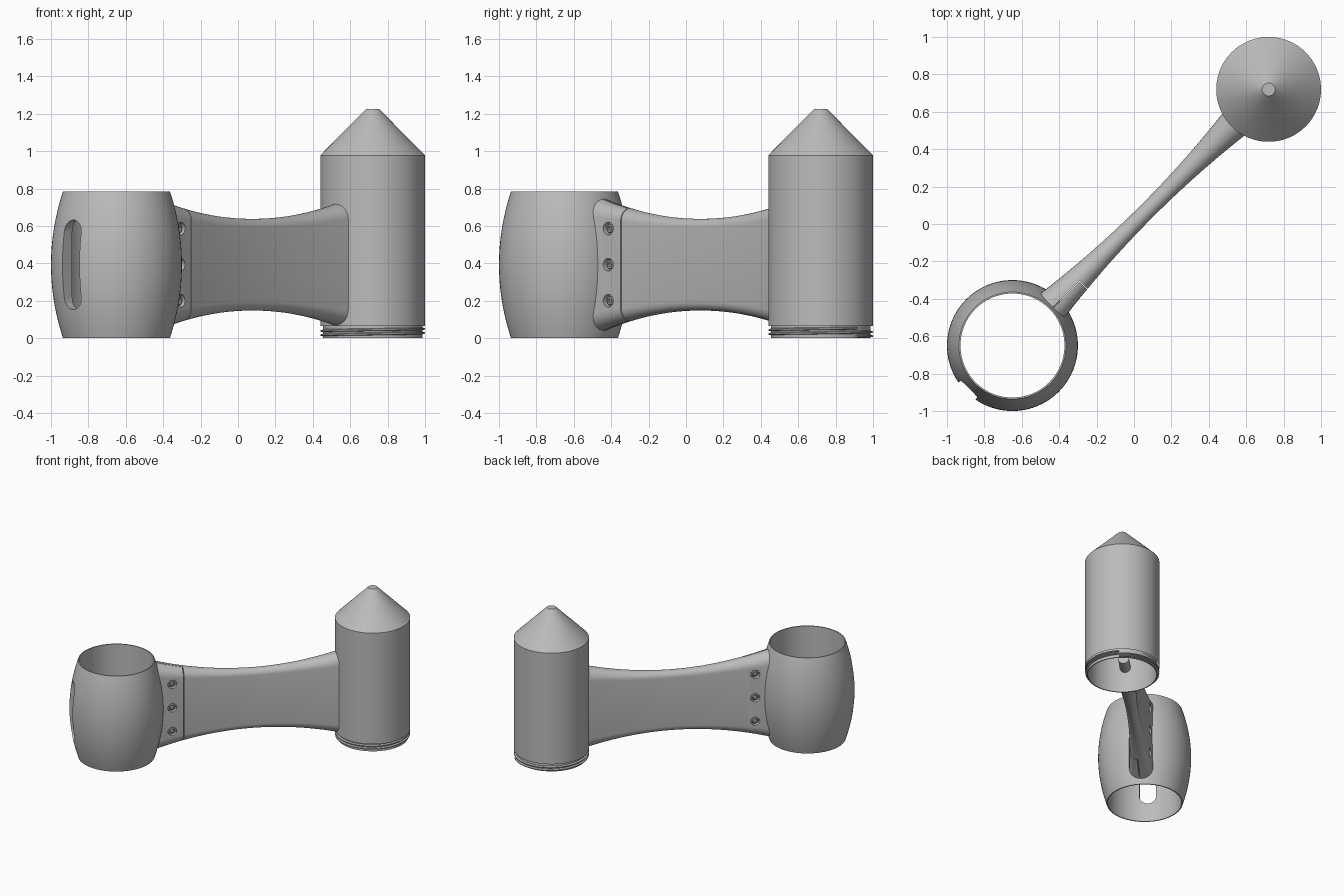
import bpy, bmesh, math
from mathutils import Matrix

if "Cube" in bpy.data.objects:
    bpy.data.objects.remove(bpy.data.objects["Cube"], do_unlink=True)

RING_X, TANK_X, MID_Z = -0.919, 1.018, 0.393
SPIN = Matrix.Rotation(math.radians(45), 4, "Z")
parts = []

grey = bpy.data.materials.new("plain_grey")
grey.use_nodes = True
grey.diffuse_color = (0.5, 0.5, 0.5, 1)
grey.node_tree.nodes["Principled BSDF"].inputs["Base Color"].default_value = (0.5, 0.5, 0.5, 1)


def make(name, bm, keep=True):
    bmesh.ops.recalc_face_normals(bm, faces=bm.faces)
    mesh = bpy.data.meshes.new(name)
    bm.to_mesh(mesh)
    bm.free()
    mesh.materials.append(grey)
    obj = bpy.data.objects.new(name, mesh)
    bpy.context.collection.objects.link(obj)
    if keep:
        parts.append(obj)
    else:
        obj.hide_render = True
    return obj


def lathe(name, profile, x, steps=96, closed=True):
    """Turn an (r, z) profile around a vertical axis; points at r = 0 become poles."""
    bm = bmesh.new()
    verts = [bm.verts.new((r, 0, z)) for r, z in profile]
    pairs = list(zip(verts, verts[1:] + verts[:1]))
    edges = [bm.edges.new(p) for p in (pairs if closed else pairs[:-1])]
    bmesh.ops.spin(bm, geom=verts + edges, cent=(0, 0, 0), axis=(0, 0, 1),
                   angle=math.tau, steps=steps, use_duplicate=False)
    bmesh.ops.remove_doubles(bm, verts=bm.verts, dist=1e-4)
    bmesh.ops.translate(bm, verts=bm.verts, vec=(x, 0, 0))
    return make(name, bm)


def loft(name, sections, z, keep=True, arc=14):
    """Join upright pill sections (x, half width, half height) along x."""
    bm = bmesh.new()
    rings = []
    for x, w, h in sections:
        ring = []
        for side in (1, -1):
            for i in range(arc + 1):
                a = math.pi * i / arc
                ring.append(bm.verts.new((x, side * w * math.cos(a),
                                          z + side * (max(h - w, 0.0005) + w * math.sin(a)))))
        rings.append(ring)
    for a, b in zip(rings, rings[1:]):
        for i in range(len(a)):
            j = (i + 1) % len(a)
            bm.faces.new((a[i], a[j], b[j], b[i]))
    bm.faces.new(rings[0])
    bm.faces.new(rings[-1])
    return make(name, bm, keep)


def box(name, lo, hi):
    bm = bmesh.new()
    bmesh.ops.create_cube(bm, size=1)
    for v in bm.verts:
        v.co = [(a + b) / 2 + c * (b - a) for a, b, c in zip(lo, hi, v.co)]
    return make(name, bm, False)


def boolean(obj, cutter, op="DIFFERENCE"):
    mod = obj.modifiers.new("cut", "BOOLEAN")
    mod.operation, mod.object, mod.solver = op, cutter, "EXACT"
    bpy.context.view_layer.objects.active = obj
    bpy.ops.object.modifier_apply(modifier=mod.name)


def drop(obj):
    bpy.data.objects.remove(obj, do_unlink=True)


def arm_width(x):
    return 0.045 + 0.09 * (x - 0.1) ** 2


def arm_height(x):
    return 0.245 + 0.2 * (x - 0.11) ** 2


# Barrel-shaped ring with a straight bore
barrel = [(0.278, 0.785), (0.278, 0)]
for i in range(25):
    u = i / 12 - 1
    barrel.append((0.286 + 0.064 * (1 - u * u), MID_Z * (1 + u)))
barrel[-1] = (0.286, 0.785)
ring = lathe("barrel_ring", barrel, RING_X)

# Upright slot on the ring's outer side
slot = loft("slot_cutter", [(x, 0.064, 0.239) for x in (-1.5, -1.05)], MID_Z, False)
boolean(ring, slot)
drop(slot)

# Hollow canister with cone top
shell = lathe("canister", [(0.28, 0.065), (0.28, 0.978), (0.035, 1.225), (0, 1.225),
                           (0, 1.19), (0.258, 0.96), (0.258, 0), (0.266, 0),
                           (0.266, 0.065)], TANK_X, closed=False)

# Screw thread around the canister mouth
bm = bmesh.new()
steps, turns, pitch = 64, 2, 0.022
rows = []
for i in range(steps * turns + 1):
    a = math.tau * i / steps
    lift = pitch * i / steps
    rows.append([bm.verts.new((TANK_X + r * math.cos(a), r * math.sin(a), z + lift))
                 for r, z in ((0.262, 0.001), (0.279, 0.005), (0.279, 0.012), (0.262, 0.018))])
for a, b in zip(rows, rows[1:]):
    for i in range(4):
        j = (i + 1) % 4
        bm.faces.new((a[i], a[j], b[j], b[i]))
bm.faces.new(rows[0])
bm.faces.new(rows[-1])
make("screw_thread", bm)

# Waisted arm
stations = [-0.635 + 1.389 * i / 36 for i in range(37)]
sections = [(x, arm_width(x), arm_height(x)) for x in stations]
arm = loft("arm", sections, MID_Z)
cover = loft("clamp_cover", sections, MID_Z)

# Lap joint: half of the arm's ring end is a separate cover
joint = box("joint_cutter", (-0.8, -0.3, -0.2), (-0.42, -0.008, 1))
boolean(arm, joint)
drop(joint)
joint = box("cover_limit", (-0.8, -0.3, -0.2), (-0.425, -0.012, 1))
boolean(cover, joint, "INTERSECT")
drop(joint)

# Passage from the canister into the arm
passage = loft("passage_cutter", [(x, 0.041, 0.041) for x in (0.45, 0.9)], 0.21, False)
boolean(arm, passage)
boolean(shell, passage)
drop(passage)

# Countersunk screws on both faces
screw_x = -0.51
face = arm_width(screw_x)
for z in (0.2, MID_Z, 0.586):
    for side, target in ((-1, cover), (1, arm)):
        place = Matrix.Translation((screw_x, side * face, z)) @ Matrix.Rotation(
            -side * math.pi / 2, 4, "X")
        bm = bmesh.new()
        bmesh.ops.create_cone(bm, cap_ends=True, segments=32, radius1=0.034,
                              radius2=0.034, depth=0.06, matrix=place)
        pocket = make("pocket_cutter", bm, False)
        boolean(target, pocket)
        drop(pocket)
        head = lathe("screw_head", [(0, -0.035), (0.024, -0.035), (0.024, -0.014),
                                    (0.02, -0.01), (0.012, -0.01), (0.012, -0.024),
                                    (0, -0.024)], 0, 24, False)
        head.data.transform(place)

# Turn everything onto the diagonal and smooth it
bpy.ops.object.select_all(action="DESELECT")
for obj in parts:
    obj.data.transform(SPIN)
    obj.select_set(True)
bpy.context.view_layer.objects.active = arm
bpy.ops.object.shade_smooth_by_angle(angle=math.radians(30))
